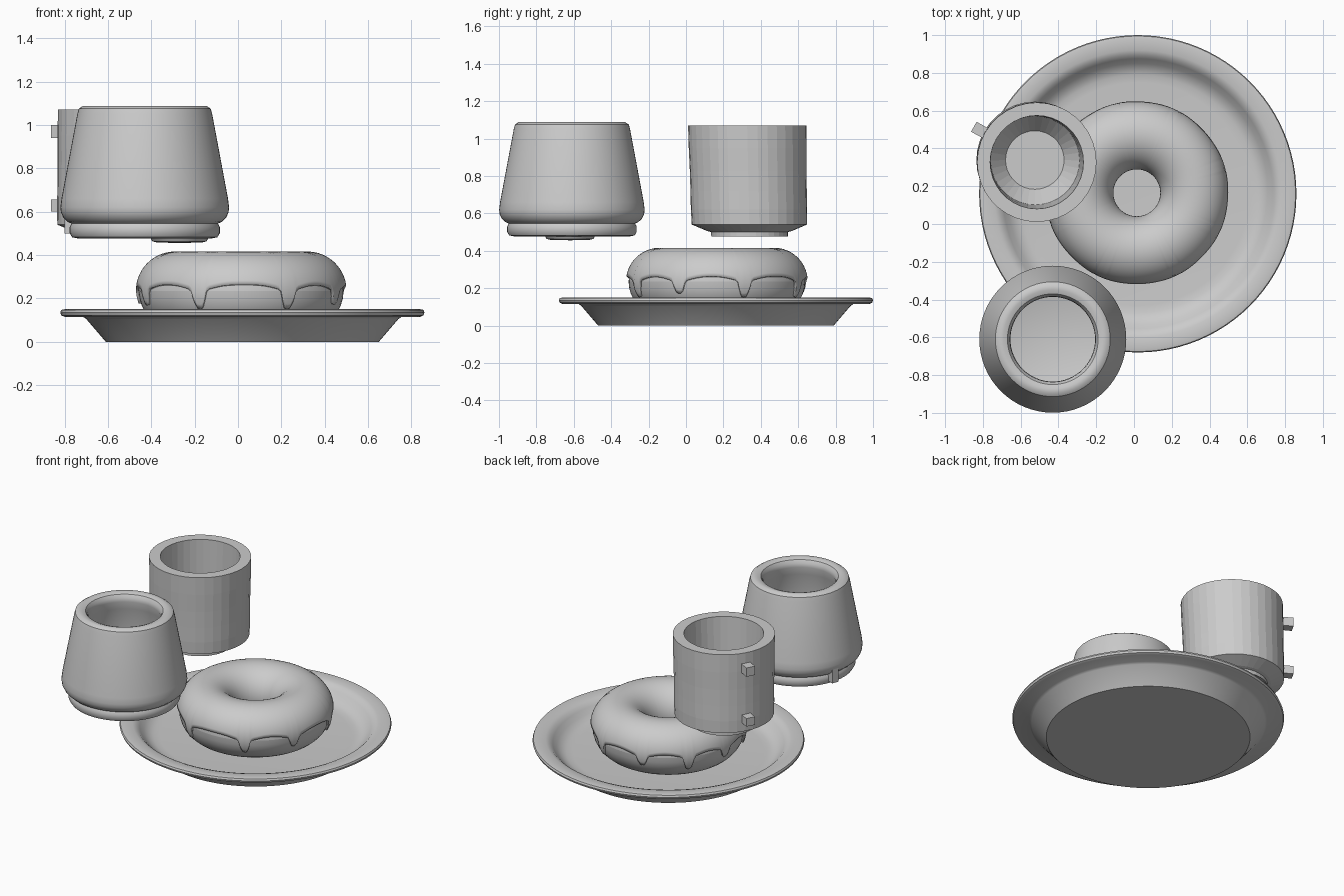
import bpy, bmesh, math
from mathutils import Matrix, Vector

if "Cube" in bpy.data.objects:
    bpy.data.objects.remove(bpy.data.objects["Cube"])

mat = bpy.data.materials.new("plain grey")
mat.diffuse_color = (0.6, 0.6, 0.6, 1)
mat.use_nodes = True
mat.node_tree.nodes["Principled BSDF"].inputs["Base Color"].default_value = mat.diffuse_color


def finish(bm, name, smooth_angle=None):
    bmesh.ops.recalc_face_normals(bm, faces=bm.faces)
    me = bpy.data.meshes.new(name)
    bm.to_mesh(me)
    bm.free()
    ob = bpy.data.objects.new(name, me)
    bpy.context.collection.objects.link(ob)
    me.materials.append(mat)
    if smooth_angle:
        bpy.ops.object.select_all(action='DESELECT')
        ob.select_set(True)
        bpy.context.view_layer.objects.active = ob
        bpy.ops.object.shade_smooth_by_angle(angle=math.radians(smooth_angle))
    return ob


def lathe(name, profile, centre, sides, smooth_angle=None, lean=(0, 0, 1)):
    """Revolve (radius, z) points; lean = x/y shift per unit of height about a pivot z."""
    bm = bmesh.new()
    rings = []
    for r, z in profile:
        cx = centre[0] + lean[0] * (z - lean[2])
        cy = centre[1] + lean[1] * (z - lean[2])
        if r == 0:
            rings.append([bm.verts.new((cx, cy, z))])
        else:
            rings.append([bm.verts.new((cx + r * math.cos(t), cy + r * math.sin(t), z))
                          for t in (2 * math.pi * i / sides for i in range(sides))])
    for a, b in zip(rings, rings[1:]):
        for i in range(sides):
            j = (i + 1) % sides
            if len(a) == 1:
                bm.faces.new((a[0], b[i], b[j]))
            elif len(b) == 1:
                bm.faces.new((a[i], b[0], a[j]))
            else:
                bm.faces.new((a[i], b[i], b[j], a[j]))
    return finish(bm, name, smooth_angle)


def stub(name, centre, angle, r0, r1, z0, z1, width):
    """Box pointing radially out of a mug wall."""
    bm = bmesh.new()
    m = (Matrix.Translation(Vector((centre[0], centre[1], 0)))
         @ Matrix.Rotation(math.radians(angle), 4, 'Z')
         @ Matrix.Translation(Vector(((r0 + r1) / 2, 0, (z0 + z1) / 2)))
         @ Matrix.Diagonal((r1 - r0, width, z1 - z0, 1)))
    bmesh.ops.create_cube(bm, size=1, matrix=m)
    return finish(bm, name)


# Plate
PLATE = (0.02, 0.16)
lathe("plate", [(0, 0), (0.63, 0), (0.72, 0.105), (0.735, 0.115), (0.82, 0.115), (0.835, 0.122),
                (0.84, 0.135), (0.835, 0.147), (0.82, 0.15), (0.76, 0.147), (0.735, 0.138),
                (0.715, 0.118), (0.69, 0.09), (0.66, 0.068), (0.63, 0.058), (0.59, 0.055), (0, 0.055)],
      PLATE, 96, 35)

# Doughnut
RING = (0.015, 0.165)
RMAJ, RMIN, ZC = 0.305, 0.167, 0.235


def ring_point(u, phi, minor):
    r = RMAJ + minor * math.cos(phi)
    return (RING[0] + r * math.cos(u), RING[1] + r * math.sin(u), ZC + minor * math.sin(phi))


lathe("dough", [(RMAJ + RMIN * math.cos(t), ZC + 1.05 * RMIN * math.sin(t))
                for t in (2 * math.pi * i / 32 for i in range(33))], RING, 80, 60)

# Icing with drips: (angle, length)
DRIPS = [(18, 1), (65, 1), (105, .7), (140, 1), (172, .7), (203, .8),
         (246, 1), (297, 1), (335, .75)]


def icing_edge(deg):
    e = 9
    for a, k in DRIPS:
        d = abs((deg - a + 180) % 360 - 180)
        e -= 9 * math.exp(-(d / 11) ** 2) + 28 * k * math.exp(-(d / 3.6) ** 4)
    return e


bm = bmesh.new()
N, M = 240, 30
cols = []
for i in range(N):
    deg = 360 * i / N
    end = icing_edge(deg)
    cols.append([bm.verts.new(ring_point(math.radians(deg),
                                         math.radians(205 + (end - 205) * j / M), RMIN + 0.002))
                 for j in range(M + 1)])
for i in range(N):
    a, b = cols[i], cols[(i + 1) % N]
    for j in range(M):
        bm.faces.new((a[j], b[j], b[j + 1], a[j + 1]))
icing = finish(bm, "icing", 50)
if icing.data.polygons[M // 2].normal.z < 0:
    icing.data.flip_normals()
solid = icing.modifiers.new("thickness", 'SOLIDIFY')
solid.thickness = 0.012
solid.offset = 1

# Tapered mug
MUG = (-0.43, -0.61)
lathe("tapered_mug", [(0, 0.475), (0.30, 0.475), (0.335, 0.482), (0.346, 0.50), (0.346, 0.53),
                      (0.338, 0.545), (0.355, 0.553), (0.375, 0.572), (0.386, 0.595), (0.389, 0.62),
                      (0.384, 0.66), (0.311, 1.05), (0.304, 1.075), (0.285, 1.088), (0.262, 1.088),
                      (0.24, 1.08), (0.227, 1.06), (0.224, 1.035), (0.24, 0.98), (0.30, 0.64),
                      (0.28, 0.57), (0.22, 0.545), (0, 0.545)], MUG, 64, 35)
# Uneven underside of the mug, and its broken handle root
lathe("mug_underside", [(0, 0.456), (0.10, 0.457), (0.125, 0.463), (0.135, 0.48), (0, 0.48)],
      (-0.27, -0.62), 32, 35)
stub("mug_handle_root", MUG, 160, 0.33, 0.385, 0.50, 0.63, 0.045)

# Straight cup, faceted and leaning slightly
CUP = (-0.52, 0.333)
lathe("straight_cup", [(0, 0.48), (0.195, 0.48), (0.205, 0.475), (0.205, 0.50), (0.225, 0.505),
                       (0.308, 0.54), (0.311, 0.62), (0.311, 0.72), (0.312, 0.83), (0.315, 0.95),
                       (0.316, 1.07), (0.247, 1.07), (0.24, 0.85), (0.235, 0.65), (0.155, 0.55),
                       (0, 0.55)], CUP, 36, None, (0.02, -0.022, 0.8))
# Handle stubs
for label, z0, z1 in (("upper", 0.94, 1.0), ("lower", 0.6, 0.655)):
    stub(label + "_handle_stub", CUP, 151, 0.28, 0.375, z0, z1, 0.06)
